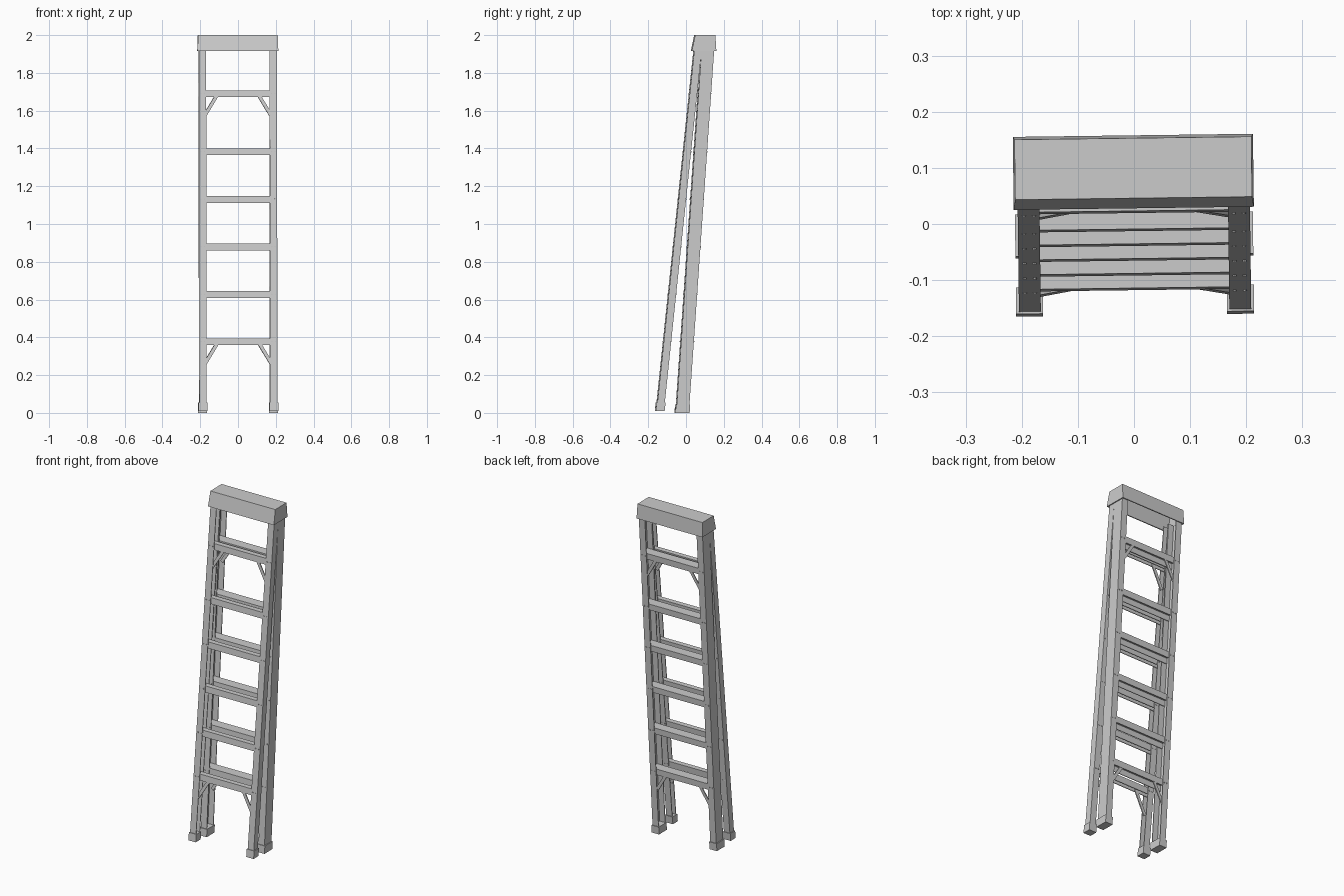
import bpy, bmesh
from mathutils import Matrix, Vector

if "Cube" in bpy.data.objects:
    bpy.data.objects.remove(bpy.data.objects["Cube"])

YAW = Matrix.Rotation(0.013, 4, 'Z')   # the whole ladder is turned a touch
TOP = 1.93
STEPS = [0.395, 0.645, 0.897, 1.148, 1.40, 1.708]   # top height of each step
T = 0.004                               # sheet thickness


class Frame:
    """A leaning side of the ladder: y centre line and rail depth."""
    def __init__(self, label, y0, y1, depth, face, foot_z):
        self.label, self.y0, self.depth = label, y0, depth
        self.slope = (y1 - y0) / 1.92
        self.face, self.foot_z = face, foot_z

    def y(self, z):
        return self.y0 + self.slope * z


def loft(bm, ring_a, ring_b):
    """Closed solid between two matching rings of points."""
    a = [bm.verts.new(p) for p in ring_a]
    b = [bm.verts.new(p) for p in ring_b]
    n = len(a)
    for i in range(n):
        j = (i + 1) % n
        bm.faces.new((a[i], a[j], b[j], b[i]))
    bm.faces.new(a[::-1])
    bm.faces.new(b)


def finish(bm, name):
    bmesh.ops.recalc_face_normals(bm, faces=bm.faces[:])
    bm.transform(YAW)
    me = bpy.data.meshes.new(name)
    bm.to_mesh(me)
    bm.free()
    ob = bpy.data.objects.new(name, me)
    bpy.context.collection.objects.link(ob)
    return ob


def channel(w, d, t):
    """C outline: web along v at u = 0, flanges reaching to u = w."""
    h = d / 2
    return [(0, -h), (w, -h), (w, -h + t), (t, -h + t),
            (t, h - t), (w, h - t), (w, h), (0, h)]


def rails(f):
    bm = bmesh.new()
    for s in (-1, 1):
        sec = channel(0.039, f.depth, T)
        z0 = f.foot_z + 0.01
        loft(bm, *[[(s * (0.207 - u), f.y(z) + v, z) for u, v in sec] for z in (z0, TOP)])
    finish(bm, f.label + "_rails")


def feet(f):
    bm = bmesh.new()
    h = f.depth / 2 + 0.004
    for s in (-1, 1):
        rings = []
        for z in (f.foot_z, f.foot_z + 0.045):
            rings.append([(s * x, f.y(z) + y, z) for x, y in
                          ((0.212, -h), (0.164, -h), (0.164, h), (0.212, h))])
        loft(bm, *rings)
    finish(bm, f.label + "_feet")


def steps(f):
    # downward-open channels spanning between the rails
    bm = bmesh.new()
    for z in STEPS:
        sec = channel(0.036, f.depth - 2 * T, T)
        loft(bm, *[[(x, f.y(z - u) + v, z - u) for u, v in sec] for x in (-0.203, 0.203)])
    finish(bm, f.label + "_steps")


def braces(f):
    # flat diagonal straps under the lowest and highest step
    bm = bmesh.new()
    off = f.face * (f.depth / 2 - T - 0.004)
    for z in (STEPS[0], STEPS[-1]):
        for s in (-1, 1):
            a = Vector((0.182, z - 0.145))
            b = Vector((0.108, z - 0.022))
            d = (b - a).normalized()
            n = Vector((-d.y, d.x)) * 0.009
            rings = []
            for k in (-0.003, 0.003):
                rings.append([(s * p.x, f.y(p.y) + off + k, p.y)
                              for p in (a - n, b - n, b + n, a + n)])
            loft(bm, *rings)
    finish(bm, f.label + "_braces")


def rivets(f):
    # two rivets per step on both flanges of each rail
    bm = bmesh.new()
    for z in STEPS:
        for s in (-1, 1):
            for dx in (-0.009, 0.009):
                for side in (-1, 1):
                    zc = z - 0.017
                    m = Matrix.Translation((s * 0.187 + dx, f.y(zc) + side * f.depth / 2, zc))
                    m = m @ Matrix.Rotation(1.5708, 4, 'X')
                    bmesh.ops.create_cone(bm, cap_ends=True, segments=8, radius1=0.0035,
                                          radius2=0.0035, depth=0.005, matrix=m)
    finish(bm, f.label + "_rivets")


def top_cap():
    # tapered cover, open underneath
    def ring(x, ya, yb, z):
        return [bm.verts.new(p) for p in ((-x, ya, z), (x, ya, z), (x, yb, z), (-x, yb, z))]
    bm = bmesh.new()
    rings = [ring(0.208, 0.034, 0.152, 1.915), ring(0.214, 0.028, 0.158, 1.915),
             ring(0.211, 0.046, 0.153, 2.0), ]
    inner = ring(0.206, 0.051, 0.148, 1.994)
    rings = [inner] + rings
    for a, b in zip(rings, rings[1:]):
        for i in range(4):
            j = (i + 1) % 4
            bm.faces.new((a[i], a[j], b[j], b[i]))
    bm.faces.new(inner)
    bm.faces.new(rings[-1])
    finish(bm, "top_cap")


front = Frame("front", -0.140, 0.061, 0.039, -1, 0.01)
rear = Frame("rear", -0.021, 0.113, 0.067, 1, 0.0)
for frame in (front, rear):
    for part in (rails, feet, steps, braces, rivets):
        part(frame)
top_cap()
